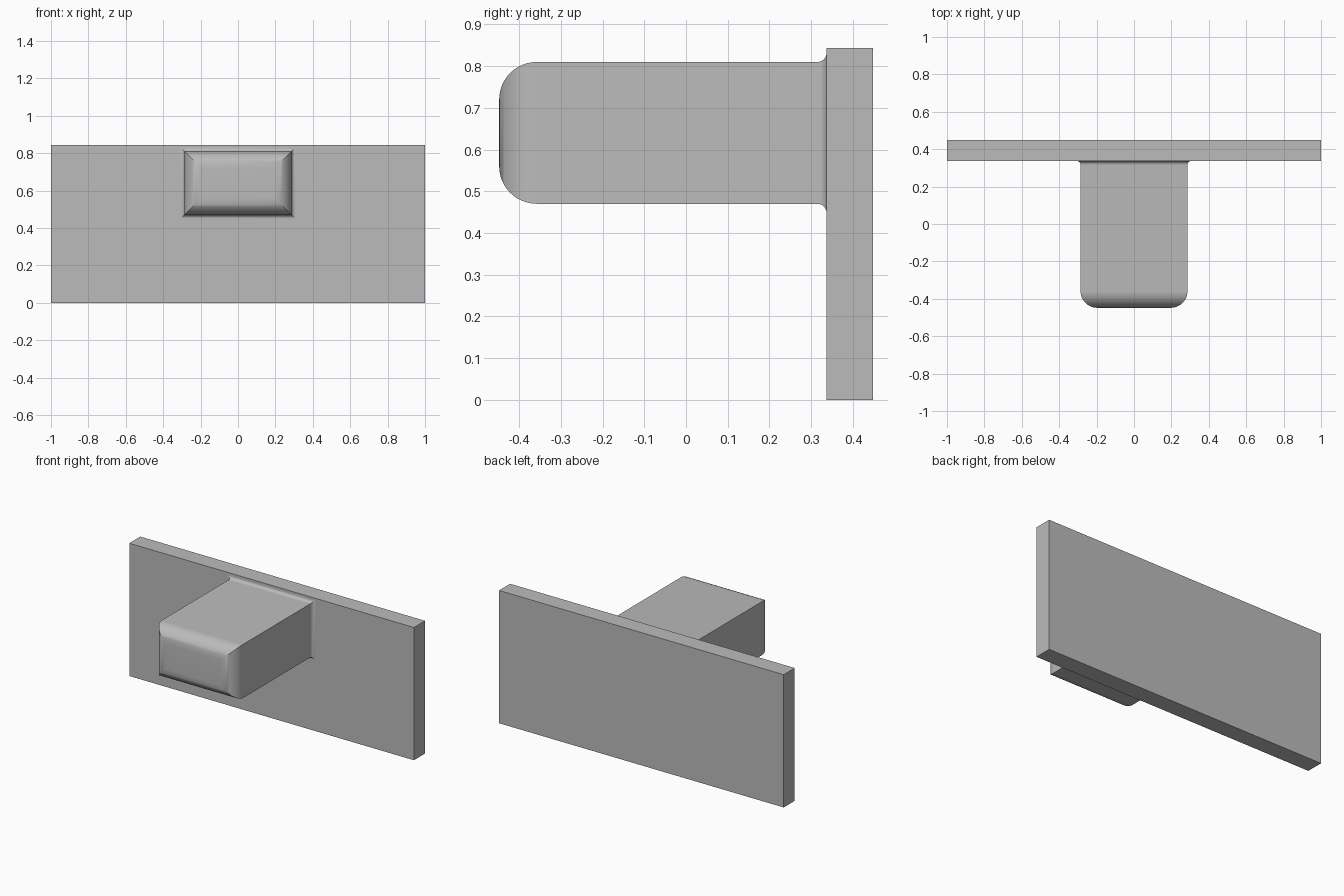
import bpy
import bmesh
from math import sin, cos, pi, radians

default = bpy.data.objects.get("Cube")
if default:
    bpy.data.objects.remove(default, do_unlink=True)

grey = bpy.data.materials.new("plain grey")
grey.use_nodes = True
grey.diffuse_color = (0.5, 0.5, 0.5, 1)
grey.node_tree.nodes["Principled BSDF"].inputs["Base Color"].default_value = (0.5, 0.5, 0.5, 1)

HALF_WIDTH, BOTTOM, TOP = 0.286, 0.47, 0.81
FRONT, WALL, BACK = -0.448, 0.337, 0.448
NOSE, FILLET, STEPS = 0.09, 0.022, 12


def finish(bm, name):
    bmesh.ops.recalc_face_normals(bm, faces=bm.faces)
    mesh = bpy.data.meshes.new(name)
    bm.to_mesh(mesh)
    bm.free()
    mesh.materials.append(grey)
    obj = bpy.data.objects.new(name, mesh)
    bpy.context.collection.objects.link(obj)
    return obj


# Upright back plate
bm = bmesh.new()
bmesh.ops.create_cube(bm, size=1)
bmesh.ops.scale(bm, vec=(2, BACK - WALL, 0.843), verts=bm.verts)
bmesh.ops.translate(bm, vec=(0, (WALL + BACK) / 2, 0.843 / 2), verts=bm.verts)
finish(bm, "back_plate")

# Arm profile: (depth, outward offset) for rounded nose, then flared root
angles = [i / STEPS * pi / 2 for i in range(STEPS + 1)]
profile = [(FRONT + NOSE * (1 - cos(a)), NOSE * (sin(a) - 1)) for a in angles]
profile += [(WALL - FILLET * (1 - sin(a)), FILLET * (1 - cos(a))) for a in angles]
profile.append((WALL + 0.02, FILLET))

# Rectangular rings joined into the arm, with mitred corners
bm = bmesh.new()
rings = []
for y, out in profile:
    x, low, high = HALF_WIDTH + out, BOTTOM - out, TOP + out
    rings.append([bm.verts.new(p) for p in
                  ((-x, y, low), (x, y, low), (x, y, high), (-x, y, high))])
for a, b in zip(rings, rings[1:]):
    for i in range(4):
        j = (i + 1) % 4
        bm.faces.new((a[i], a[j], b[j], b[i]))
bm.faces.new(rings[0])
bm.faces.new(rings[-1])
arm = finish(bm, "projecting_arm")

bpy.ops.object.select_all(action='DESELECT')
arm.select_set(True)
bpy.context.view_layer.objects.active = arm
bpy.ops.object.shade_smooth_by_angle(angle=radians(30))
